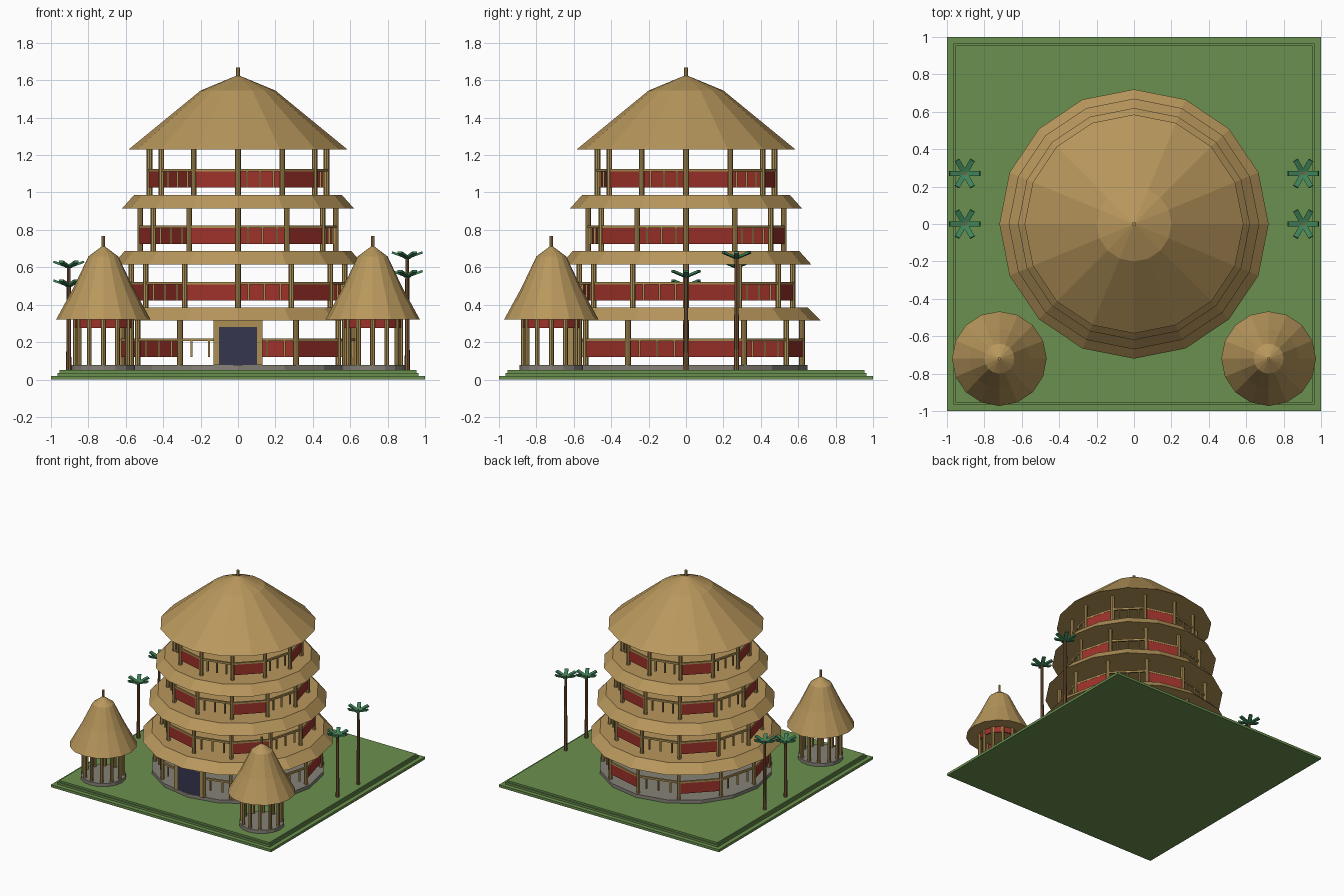
import bpy, bmesh, math
from mathutils import Matrix, Vector

if "Cube" in bpy.data.objects:
    bpy.data.objects.remove(bpy.data.objects["Cube"])


def material(name, rgb):
    m = bpy.data.materials.new(name)
    lin = [((c / 255 + 0.055) / 1.055) ** 2.4 for c in rgb]
    m.diffuse_color = (*lin, 1)
    m.use_nodes = True
    m.node_tree.nodes["Principled BSDF"].inputs["Base Color"].default_value = m.diffuse_color
    return m


THATCH = material("thatch", (184, 151, 92))
WOOD = material("bamboo wood", (172, 143, 84))
RED = material("red panel", (158, 50, 42))
GRASS = material("grass", (106, 144, 78))
STONE = material("grey stone", (134, 130, 120))
DOOR = material("dark navy", (54, 54, 78))
TRUNK = material("brown trunk", (130, 94, 58))
LEAF = material("palm green", (64, 132, 90))


def finish(name, bm, mat):
    bmesh.ops.recalc_face_normals(bm, faces=bm.faces)
    me = bpy.data.meshes.new(name)
    bm.to_mesh(me)
    bm.free()
    me.materials.append(mat)
    ob = bpy.data.objects.new(name, me)
    bpy.context.collection.objects.link(ob)
    return ob


def lathe(bm, profile, sides, cx=0, cy=0):
    """Closed solid from (radius, z) points, bottom to top."""
    rings = []
    for r, z in profile:
        if r == 0:
            rings.append([bm.verts.new((cx, cy, z))])
        else:
            rings.append([bm.verts.new((cx + r * math.cos(math.tau * i / sides),
                                        cy + r * math.sin(math.tau * i / sides), z))
                          for i in range(sides)])
    for a, b in zip(rings, rings[1:]):
        for i in range(sides):
            j = (i + 1) % sides
            if len(b) == 1:
                bm.faces.new((a[i], a[j], b[0]))
            else:
                bm.faces.new((a[i], a[j], b[j], b[i]))
    for ring in (rings[0], rings[-1]):
        if len(ring) > 1:
            bm.faces.new(ring)


def box(bm, center, size, rot=None):
    m = Matrix.Translation(center) @ (rot or Matrix()) @ Matrix.Diagonal((*size, 1))
    bmesh.ops.create_cube(bm, size=1, matrix=m)


def on_ring(r, k, cx=0, cy=0):
    a = math.radians(30 * k)
    return Vector((cx + r * math.cos(a), cy + r * math.sin(a), 0))


def bay_box(bm, p, q, z0, z1, thick, shrink=0.0):
    """Box along the chord p-q."""
    d = q - p
    c = (p + q) / 2
    rot = Matrix.Rotation(math.atan2(d.y, d.x), 4, 'Z')
    box(bm, (c.x, c.y, (z0 + z1) / 2), (d.length - shrink, thick, z1 - z0), rot)


# Stepped lawn
bm = bmesh.new()
for half, z0, z1 in ((1, 0, 0.02), (0.965, 0.02, 0.036), (0.955, 0.036, 0.05)):
    box(bm, (0, 0, (z0 + z1) / 2), (2 * half, 2 * half, z1 - z0))
finish("lawn_base", bm, GRASS)

# Stone plinth under the main tower
bm = bmesh.new()
lathe(bm, [(0.65, 0.05), (0.65, 0.077)], 16)
finish("tower_plinth", bm, STONE)

# Eaves between storeys
for i, (r0, r1, z0, z1) in enumerate(((0.72, 0.65, 0.315, 0.385),
                                      (0.67, 0.605, 0.615, 0.688),
                                      (0.62, 0.555, 0.915, 0.987))):
    bm = bmesh.new()
    lathe(bm, [(r0, z0), (r1, z1)], 16)
    finish(f"eave_{i + 1}", bm, THATCH)

# Main roof and its finial
bm = bmesh.new()
lathe(bm, [(0.585, 1.23), (0.2, 1.545), (0, 1.628)], 16)
finish("main_roof", bm, THATCH)
bm = bmesh.new()
lathe(bm, [(0.011, 1.6), (0.011, 1.668)], 8)
finish("main_finial", bm, WOOD)

# Storeys: posts, rails, then red panels alternating with balusters
STOREYS = ((0.62, 0.075, 0.32), (0.57, 0.38, 0.62), (0.523, 0.68, 0.92), (0.473, 0.98, 1.235))
for s, (r, z0, z1) in enumerate(STOREYS):
    zp = 0.12 + 0.302 * s
    posts, rails, panels, bars = (bmesh.new() for _ in range(4))
    for k in range(12):
        p, q = on_ring(r, k), on_ring(r, k + 1)
        if not (s == 0 and k == 9):
            lathe(posts, [(0.015, z0), (0.015, z1)], 8, p.x, p.y)
        bay_box(rails, p, q, zp + 0.085, zp + 0.1, 0.015)
        if k % 2 == 0 and not (s == 0 and k == 8):
            bay_box(panels, p, q, zp, zp + 0.085, 0.012, 0.02)
        else:
            for t in (0.2, 0.5, 0.8):
                b = p.lerp(q, t)
                box(bars, (b.x, b.y, zp + 0.043), (0.011, 0.011, 0.086))
    finish(f"storey_{s + 1}_posts", posts, WOOD)
    finish(f"storey_{s + 1}_rails", rails, WOOD)
    finish(f"storey_{s + 1}_panels", panels, RED)
    finish(f"storey_{s + 1}_balusters", bars, WOOD)

# Entrance door and frame
bm = bmesh.new()
box(bm, (0, -0.622, 0.18), (0.21, 0.03, 0.205))
finish("door", bm, DOOR)
bm = bmesh.new()
for x in (-0.117, 0.117):
    box(bm, (x, -0.622, 0.197), (0.03, 0.04, 0.24))
box(bm, (0, -0.622, 0.299), (0.26, 0.04, 0.036))
finish("door_frame", bm, WOOD)

# Two round huts
for side, cx in (("left", -0.72), ("right", 0.72)):
    cy = -0.72
    bm = bmesh.new()
    lathe(bm, [(0.17, 0.05), (0.17, 0.077)], 16, cx, cy)
    finish(f"{side}_hut_plinth", bm, STONE)
    bm = bmesh.new()
    lathe(bm, [(0.253, 0.32), (0.16, 0.49), (0.08, 0.658), (0, 0.718)], 16, cx, cy)
    finish(f"{side}_hut_roof", bm, THATCH)
    posts, panels = bmesh.new(), bmesh.new()
    for k in range(12):
        p, q = on_ring(0.15, k, cx, cy), on_ring(0.15, k + 1, cx, cy)
        lathe(posts, [(0.013, 0.075), (0.013, 0.325)], 8, p.x, p.y)
        bay_box(panels, p, q, 0.275, 0.322, 0.01, 0.01)
    lathe(posts, [(0.009, 0.7), (0.009, 0.767)], 8, cx, cy)
    finish(f"{side}_hut_posts", posts, WOOD)
    finish(f"{side}_hut_panels", panels, RED)

# Palm trees: trunk plus six raised fronds
for i, (x, y, h) in enumerate(((-0.905, 0, 0.5), (-0.905, 0.27, 0.6),
                               (0.905, 0, 0.55), (0.905, 0.27, 0.65))):
    bm = bmesh.new()
    lathe(bm, [(0.014, 0.045), (0.01, h + 0.012)], 8, x, y)
    finish(f"palm_trunk_{i + 1}", bm, TRUNK)
    bm = bmesh.new()
    for k in range(6):
        rot = Matrix.Rotation(math.radians(60 * k), 4, 'Z') @ Matrix.Rotation(math.radians(-20), 4, 'Y')
        c = Vector((x, y, h)) + rot @ Vector((0.045, 0, 0))
        box(bm, c, (0.084, 0.028, 0.012), rot)
    finish(f"palm_fronds_{i + 1}", bm, LEAF)
